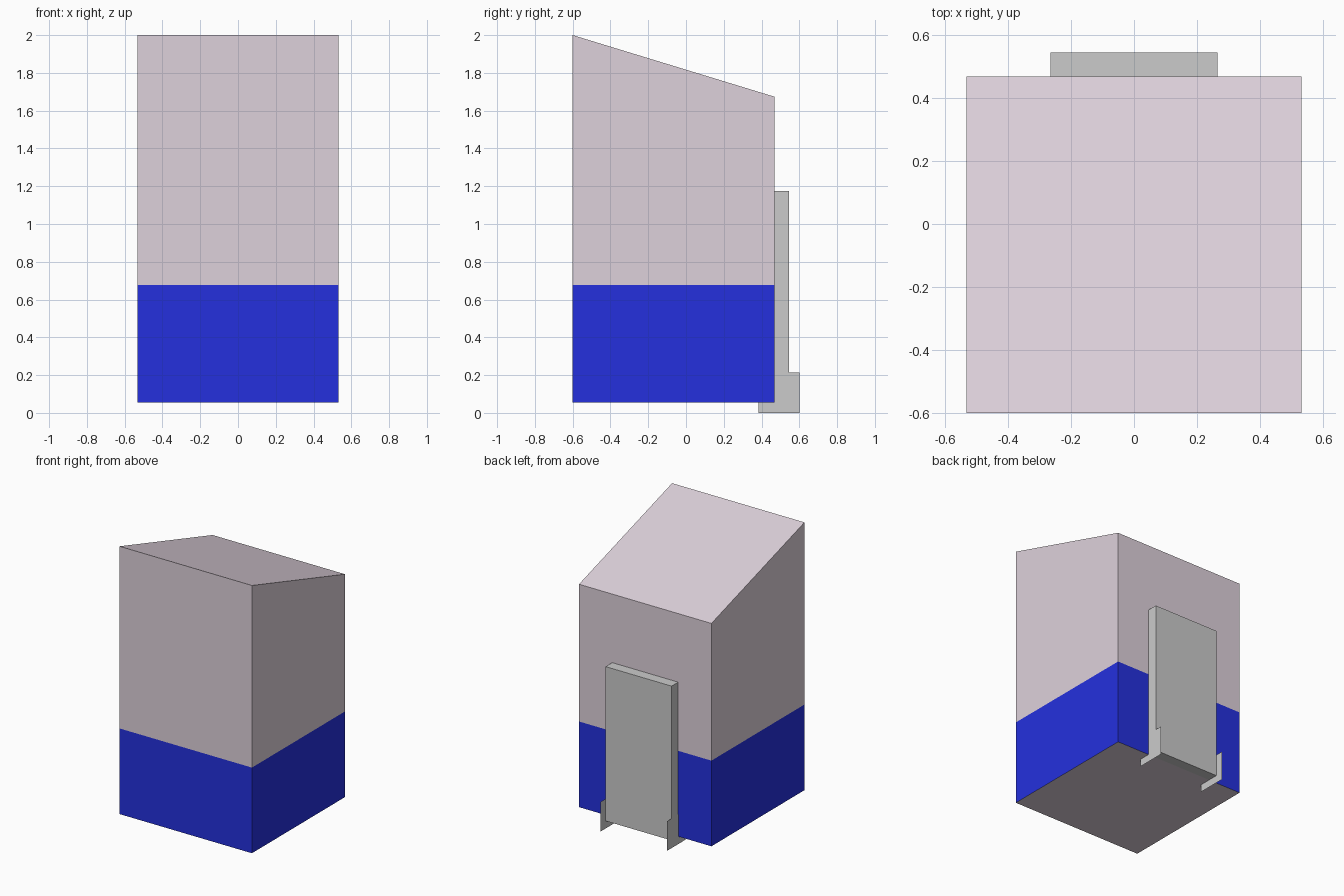
import bpy, bmesh
from mathutils import Vector

if "Cube" in bpy.data.objects:
    bpy.data.objects.remove(bpy.data.objects["Cube"])


def material(name, rgb):
    m = bpy.data.materials.new(name)
    m.diffuse_color = (*rgb, 1)
    m.use_nodes = True
    m.node_tree.nodes["Principled BSDF"].inputs["Base Color"].default_value = m.diffuse_color
    return m


def finish(name, bm):
    bmesh.ops.recalc_face_normals(bm, faces=bm.faces)
    mesh = bpy.data.meshes.new(name)
    bm.to_mesh(mesh)
    bm.free()
    obj = bpy.data.objects.new(name, mesh)
    bpy.context.collection.objects.link(obj)
    return obj


def side_profile(points, x0, x1):
    """Extrude a (y, z) outline from x0 to x1; a flat sheet if they are equal."""
    bm = bmesh.new()
    face = bm.faces.new([bm.verts.new((x0, y, z)) for y, z in points])
    if x1 != x0:
        ext = bmesh.ops.extrude_face_region(bm, geom=[face])["geom"]
        verts = [g for g in ext if isinstance(g, bmesh.types.BMVert)]
        bmesh.ops.translate(bm, verts=verts, vec=Vector((x1 - x0, 0, 0)))
    return bm


FRONT, BACK, BASE = -0.6, 0.468, 0.055
BAND_TOP = 0.677

# Cabin with sloping roof, walls split for the painted lower band
bm = side_profile([(FRONT, BASE), (BACK, BASE), (BACK, 1.674), (FRONT, 2.0)], -0.532, 0.532)
bmesh.ops.bisect_plane(bm, geom=bm.verts[:] + bm.edges[:] + bm.faces[:],
                       plane_co=(0, 0, BAND_TOP), plane_no=(0, 0, 1))
bm.normal_update()
for f in bm.faces:
    z = f.calc_center_median().z
    f.material_index = 1 if BASE + 0.01 < z < BAND_TOP else 0
cabin = finish("cabin", bm)
cabin.data.materials.append(material("pale_pink", (0.73, 0.64, 0.71)))
cabin.data.materials.append(material("blue", (0.018, 0.03, 0.73)))

# Raised panel on the back wall
finish("back_panel", side_profile(
    [(BACK, BASE), (0.544, BASE), (0.544, 1.176), (BACK, 1.176)], -0.265, 0.265))

# Thin L-shaped foot plates on both sides of the panel
foot = [(0.385, 0), (0.6, 0), (0.6, 0.215), (BACK, 0.215), (BACK, BASE), (0.385, BASE)]
for name, x in (("left_foot_plate", -0.2655), ("right_foot_plate", 0.2655)):
    finish(name, side_profile(foot, x, x))
